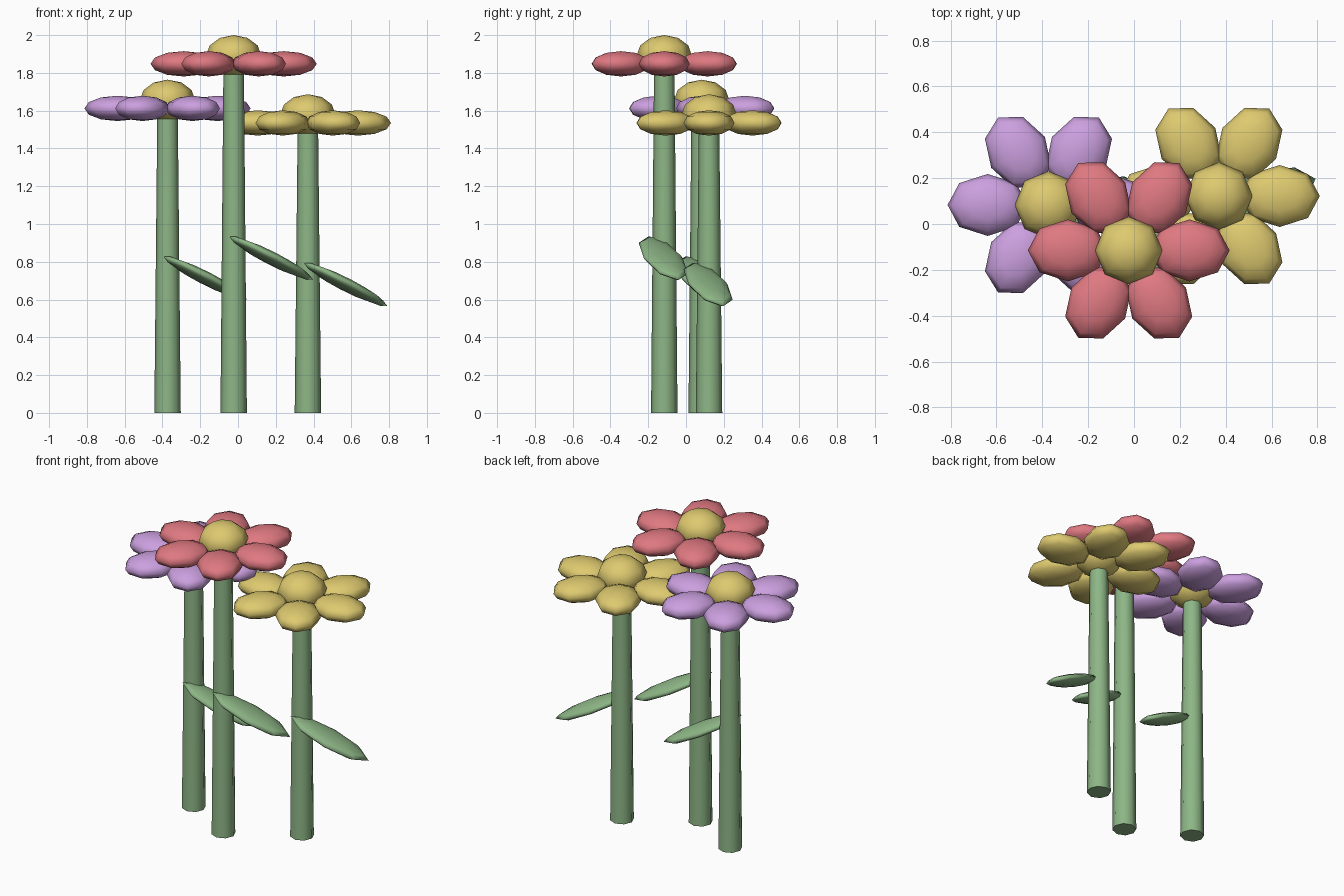
import bpy, bmesh
from math import radians
from mathutils import Matrix, Vector

cube = bpy.data.objects.get("Cube")
if cube:
    bpy.data.objects.remove(cube, do_unlink=True)


def material(name, rgb):
    mat = bpy.data.materials.new(name)
    mat.use_nodes = True
    mat.diffuse_color = (*rgb, 1)
    mat.node_tree.nodes["Principled BSDF"].inputs["Base Color"].default_value = (*rgb, 1)
    return mat


GREEN = material("leaf green", (0.27, 0.47, 0.24))
YELLOW = material("warm yellow", (0.73, 0.59, 0.16))
RED = material("soft red", (0.74, 0.19, 0.22))
PURPLE = material("lilac", (0.60, 0.35, 0.74))


def finish(name, bm, mat, location, sharp_angle):
    mesh = bpy.data.meshes.new(name)
    bm.to_mesh(mesh)
    bm.free()
    mesh.materials.append(mat)
    obj = bpy.data.objects.new(name, mesh)
    obj.location = location
    bpy.context.collection.objects.link(obj)
    bpy.ops.object.select_all(action='DESELECT')
    obj.select_set(True)
    bpy.context.view_layer.objects.active = obj
    bpy.ops.object.shade_smooth_by_angle(angle=radians(sharp_angle))
    return obj


def add_ellipsoid(bm, radii, matrix=Matrix()):
    bmesh.ops.create_uvsphere(bm, u_segments=8, v_segments=6, radius=1,
                              matrix=matrix @ Matrix.Diagonal((*radii, 1)))


def flower(label, x, y, height, petal_mat):
    # Tapered stem
    bm = bmesh.new()
    bmesh.ops.create_cone(bm, cap_ends=True, segments=8, radius1=0.07, radius2=0.054,
                          depth=height, matrix=Matrix.Translation((0, 0, height / 2)))
    finish(label + "_stem", bm, GREEN, (x, y, 0), 60)

    # Drooping leaf
    bm = bmesh.new()
    tilt = Matrix.Rotation(radians(20), 4, 'Z') @ Matrix.Rotation(radians(26), 4, 'Y')
    add_ellipsoid(bm, (0.262, 0.11, 0.032), tilt)
    finish(label + "_leaf", bm, GREEN, (x + 0.2, y - 0.005, height * 0.443), 180)

    # Ring of six petals
    bm = bmesh.new()
    for i in range(6):
        turn = Matrix.Rotation(radians(60 * i), 4, 'Z')
        add_ellipsoid(bm, (0.175, 0.135, 0.067), turn @ Matrix.Translation((0.265, 0, 0)))
    finish(label + "_petals", bm, petal_mat, (x, y, height), 180)

    # Domed centre
    bm = bmesh.new()
    add_ellipsoid(bm, (0.147, 0.147, 0.11))
    finish(label + "_centre", bm, YELLOW, (x, y, height + 0.042), 180)


flower("red_flower", -0.023, -0.115, 1.848, RED)
flower("lilac_flower", -0.373, 0.083, 1.612, PURPLE)
flower("yellow_flower", 0.37, 0.122, 1.535, YELLOW)
